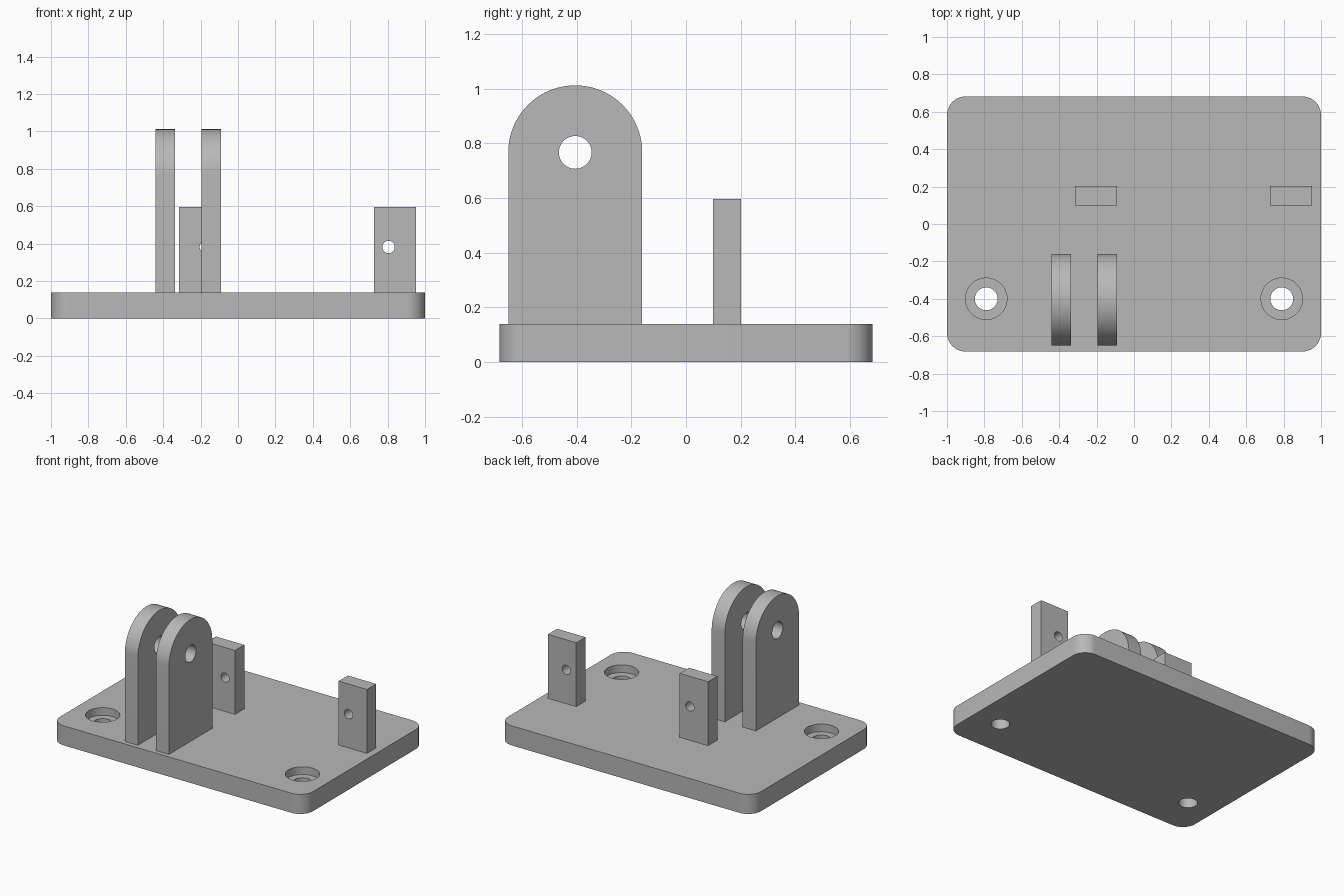
import bpy, bmesh, math
from mathutils import Vector

if "Cube" in bpy.data.objects:
    bpy.data.objects.remove(bpy.data.objects["Cube"])

grey = bpy.data.materials.new("plain_grey")
grey.diffuse_color = (0.48, 0.48, 0.48, 1)
grey.use_nodes = True
grey.node_tree.nodes["Principled BSDF"].inputs["Base Color"].default_value = grey.diffuse_color


def prism(name, outline, direction):
    """Solid made by extruding a closed outline along a direction."""
    mesh = bpy.data.meshes.new(name)
    bm = bmesh.new()
    face = bm.faces.new([bm.verts.new(p) for p in outline])
    ext = bmesh.ops.extrude_face_region(bm, geom=[face])
    moved = [v for v in ext["geom"] if isinstance(v, bmesh.types.BMVert)]
    bmesh.ops.translate(bm, verts=moved, vec=Vector(direction))
    bmesh.ops.recalc_face_normals(bm, faces=bm.faces)
    bm.to_mesh(mesh)
    bm.free()
    mesh.materials.append(grey)
    obj = bpy.data.objects.new(name, mesh)
    bpy.context.collection.objects.link(obj)
    return obj


def arc(cx, cy, r, start, end, n):
    return [(cx + r * math.cos(math.radians(start + (end - start) * i / n)),
             cy + r * math.sin(math.radians(start + (end - start) * i / n)))
            for i in range(n + 1)]


def drill(axis, centre, radius, length):
    """Round cutter centred on a point, running along x, y or z."""
    pts = []
    for a, b in arc(0, 0, radius, 0, 360, 48)[:-1]:
        p = {"x": (-length / 2, a, b), "y": (a, -length / 2, b),
             "z": (a, b, -length / 2)}[axis]
        pts.append(Vector(p) + Vector(centre))
    return prism("drill", pts, [length if k == axis else 0 for k in "xyz"])


def finish(obj, cutters):
    """Apply the cuts, drop the cutters and smooth the round surfaces."""
    for c in cutters:
        m = obj.modifiers.new("cut", "BOOLEAN")
        m.operation, m.solver, m.object = "DIFFERENCE", "EXACT", c
    bpy.context.view_layer.objects.active = obj
    bpy.ops.object.select_all(action="DESELECT")
    obj.select_set(True)
    for m in list(obj.modifiers):
        bpy.ops.object.modifier_apply(modifier=m.name)
    for c in cutters:
        bpy.data.objects.remove(c)
    bpy.ops.object.shade_smooth_by_angle(angle=math.radians(30))


TOP = 0.14

# Base plate with rounded corners and two counterbored screw holes
R, HX, HY = 0.1, 1.0, 0.682
corners = [(1, 1, 0), (-1, 1, 90), (-1, -1, 180), (1, -1, 270)]
outline = [(x, y, 0) for sx, sy, a in corners
           for x, y in arc(sx * (HX - R), sy * (HY - R), R, a, a + 90, 12)]
plate = prism("base_plate", outline, (0, 0, TOP))
cuts = []
for x in (-0.79, 0.79):
    cuts.append(drill("z", (x, -0.4, 0.07), 0.061, 0.4))
    cuts.append(drill("z", (x, -0.4, TOP + 0.045), 0.111, 0.2))
finish(plate, cuts)

# Pair of round-topped hinge lugs with a pin hole
YC, ZC, LR = -0.405, 0.767, 0.245
for side, x in (("left", -0.44), ("right", -0.195)):
    profile = [(YC - LR, TOP), (YC + LR, TOP)] + arc(YC, ZC, LR, 0, 180, 40)
    lug = prism("hinge_lug_" + side, [(x, y, z) for y, z in profile], (0.104, 0, 0))
    finish(lug, [drill("x", (x + 0.05, YC, ZC), 0.06, 0.4)])

# Two upright tabs with a small cross hole on the facing halves
for side, x0, x1, hole in (("left", -0.316, -0.092, -0.172),
                           ("right", 0.727, 0.951, 0.805)):
    tab = prism("upright_tab_" + side,
                [(x0, 0.098, TOP), (x1, 0.098, TOP), (x1, 0.098, 0.597), (x0, 0.098, 0.597)],
                (0, 0.104, 0))
    finish(tab, [drill("y", (hole, 0.15, 0.382), 0.033, 0.4)])
